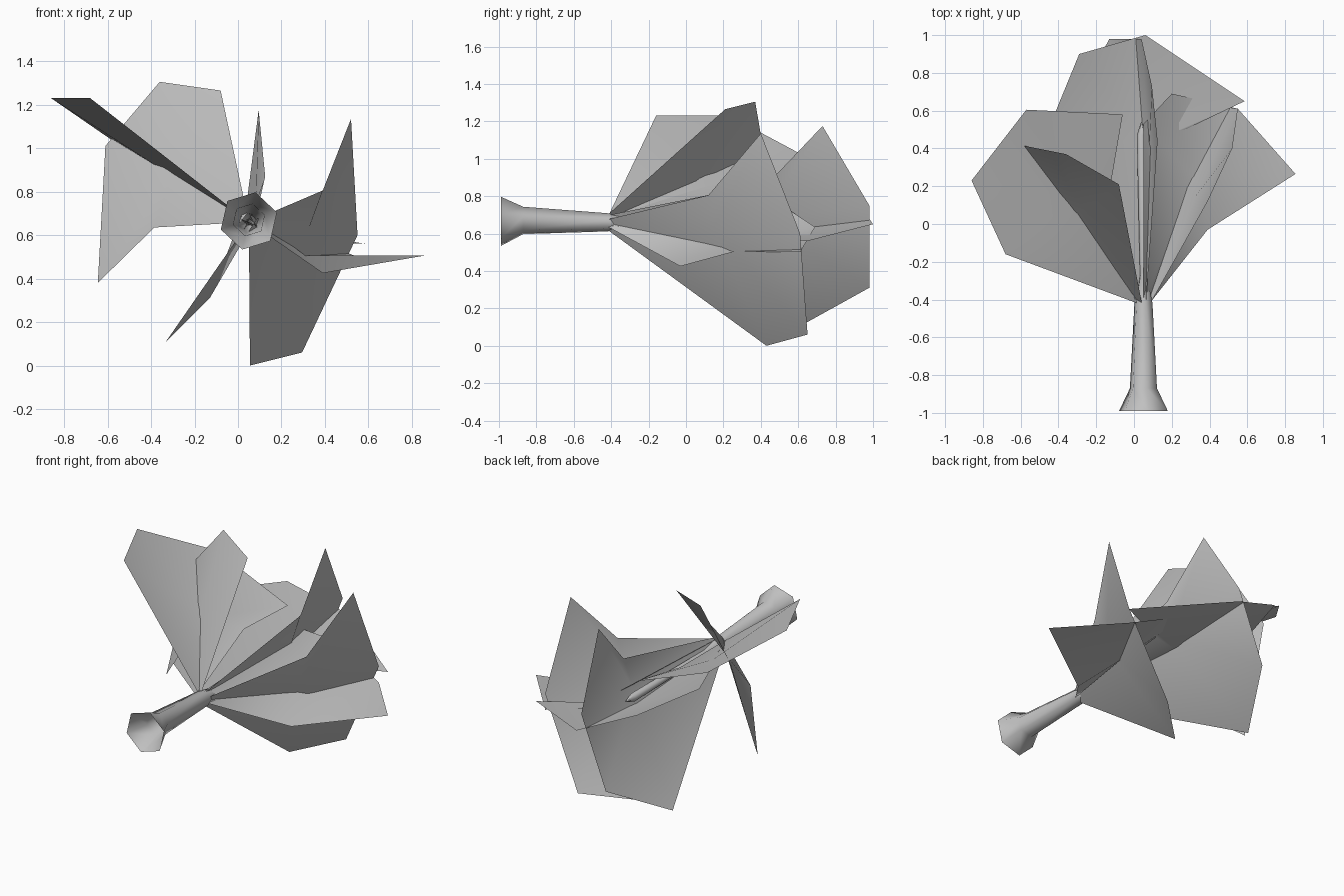
import bpy
import bmesh
import math
from mathutils import Vector

if "Cube" in bpy.data.objects:
    bpy.data.objects.remove(bpy.data.objects["Cube"], do_unlink=True)


def make_material(name, colour):
    material = bpy.data.materials.new(name)
    material.use_nodes = True
    material.diffuse_color = colour
    material.node_tree.nodes["Principled BSDF"].inputs["Base Color"].default_value = colour
    return material


grey = make_material("plain grey", (0.53, 0.53, 0.53, 1.0))
base = Vector((0.05, -0.42, 0.66))


def finish(name, bm, angle):
    mesh = bpy.data.meshes.new(name)
    bm.to_mesh(mesh)
    bm.free()
    part = bpy.data.objects.new(name, mesh)
    bpy.context.collection.objects.link(part)
    mesh.materials.append(grey)
    bpy.ops.object.select_all(action="DESELECT")
    bpy.context.view_layer.objects.active = part
    part.select_set(True)
    bpy.ops.object.shade_smooth_by_angle(angle=math.radians(angle))


def root_point(inner):
    """Point on the stem rim below a wing."""
    outward = Vector(inner) - base
    outward.y = 0
    return base + outward.normalized() * 0.04


def petal(name, wide_inner, wide_outer, tip, narrow_outer, narrow_inner, middle=None):
    """Thin sheet with two wings on either side of a central vein."""
    bm = bmesh.new()
    outline = (root_point(wide_inner), wide_inner, wide_outer, tip,
               narrow_outer, narrow_inner, root_point(narrow_inner))
    vein = bm.verts.new(middle or base.lerp(Vector(tip), 0.55))
    rim = [bm.verts.new(p) for p in outline]
    for first, second in zip(rim, rim[1:] + rim[:1]):
        bm.faces.new((first, second, vein))
    bmesh.ops.recalc_face_normals(bm, faces=bm.faces)
    finish(name, bm, 60)


def tube(name, rings, sides, turn):
    """Open tube along y from (x, y, z, radius) rings."""
    bm = bmesh.new()
    loops = []
    for x, y, z, radius in rings:
        angles = [turn + math.tau * i / sides for i in range(sides)]
        loops.append([bm.verts.new((x + radius * math.cos(a), y, z + radius * math.sin(a)))
                      for a in angles])
    for first, second in zip(loops, loops[1:]):
        for i in range(sides):
            j = (i + 1) % sides
            bm.faces.new((first[i], first[j], second[j], second[i]))
    bmesh.ops.recalc_face_normals(bm, faces=bm.faces)
    finish(name, bm, 60)


# Petals: wide wing, tip, narrow wing
petal("upper_right_petal", (-0.08, 0.21, 1.265), (-0.36, 0.37, 1.305),
      (-0.61, 0.42, 1.01), (-0.645, 0.21, 0.38), (-0.385, -0.09, 0.635))
petal("outer_right_petal", (-0.68, -0.16, 1.23), (-0.86, 0.23, 1.23),
      (-0.57, 0.605, 1.03), (-0.06, 0.58, 0.83), (-0.12, 0.23, 0.80))
petal("lower_left_petal", (0.055, 0.43, 0.0), (0.295, 0.65, 0.06),
      (0.55, 0.61, 0.60), (0.52, 0.40, 1.135), (0.39, 0.12, 0.805))
petal("outer_left_petal", (0.05, 0.53, 0.74), (0.20, 0.69, 0.635),
      (0.55, 0.61, 0.50), (0.855, 0.265, 0.505), (0.39, -0.03, 0.425),
      middle=(0.31, 0.25, 0.505))
petal("upright_back_petal", (-0.335, 0.61, 0.105), (-0.13, 0.98, 0.31),
      (0.04, 0.98, 0.75), (0.095, 0.73, 1.175), (0.125, 0.44, 0.87),
      middle=(0.08, 0.40, 0.67))
petal("flat_back_petal", (-0.45, 0.51, 0.86), (-0.29, 0.90, 0.80),
      (0.06, 1.0, 0.65), (0.585, 0.65, 0.56), (0.25, 0.49, 0.57),
      middle=(0.06, 0.42, 0.60))

# Flared stem and the slender pistil inside the flower
tube("stem", [(0.05, -0.99, 0.665, 0.135), (0.05, -0.87, 0.67, 0.075),
              (0.05, -0.42, 0.66, 0.05), (0.05, -0.25, 0.66, 0.015)], 6, math.radians(77))
tube("pistil", [(0.05, -0.42, 0.66, 0.015), (0.04, 0.47, 0.66, 0.025),
                (0.04, 0.54, 0.66, 0.003)], 6, 0)
